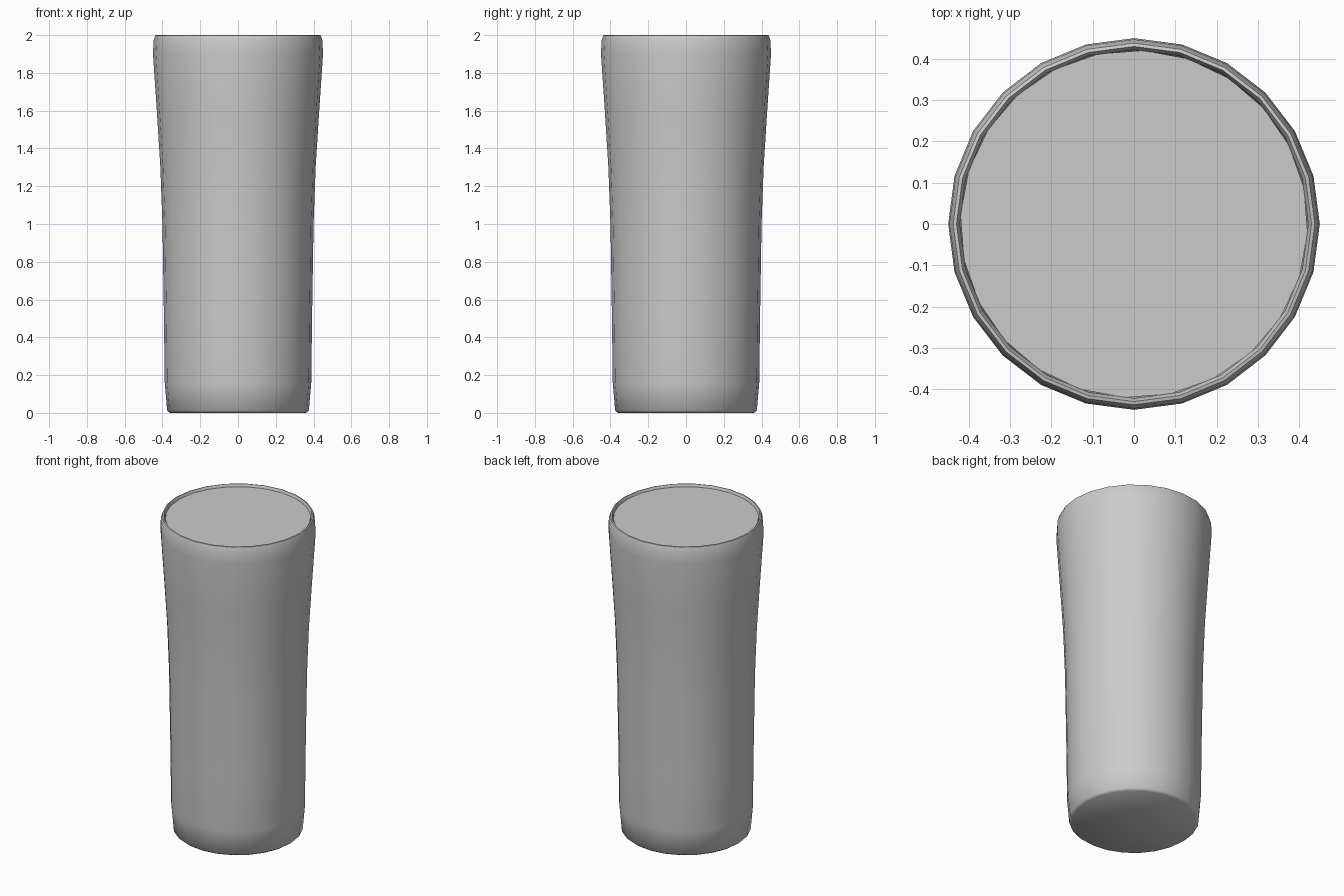
import bpy, bmesh, math

if "Cube" in bpy.data.objects:
    bpy.data.objects.remove(bpy.data.objects["Cube"])

SIDES = 24


def lathe(name, profile, turn=0.0):
    """Revolve (radius, z) points around z; a zero radius closes to a pole."""
    bm = bmesh.new()
    rings = []
    for r, z in profile:
        if r == 0:
            rings.append([bm.verts.new((0, 0, z))] * SIDES)
        else:
            rings.append([bm.verts.new((r * math.cos(turn + math.tau * i / SIDES),
                                        r * math.sin(turn + math.tau * i / SIDES), z))
                          for i in range(SIDES)])
    for lo, hi in zip(rings, rings[1:]):
        for i in range(SIDES):
            j = (i + 1) % SIDES
            quad = [lo[i], lo[j], hi[j], hi[i]]
            bm.faces.new(list(dict.fromkeys(quad)))
    bmesh.ops.recalc_face_normals(bm, faces=bm.faces[:])
    mesh = bpy.data.meshes.new(name)
    bm.to_mesh(mesh)
    bm.free()
    obj = bpy.data.objects.new(name, mesh)
    bpy.context.collection.objects.link(obj)
    bpy.ops.object.select_all(action='DESELECT')
    obj.select_set(True)
    bpy.context.view_layer.objects.active = obj
    bpy.ops.object.shade_smooth_by_angle(angle=math.radians(50))
    return obj


# Flared tumbler with rounded lip and thin wall
lathe("cup", [(0, 0), (0.36, 0), (0.375, 0.012), (0.388, 0.16), (0.392, 0.5),
              (0.40, 1.0), (0.411, 1.3), (0.43, 1.6), (0.45, 1.9),
              (0.447, 1.97), (0.438, 1.998), (0.43, 2.0), (0.422, 1.985),
              (0.424, 1.9), (0.408, 1.6), (0.388, 1.3), (0.376, 1.0),
              (0.366, 0.16), (0.352, 0.04), (0, 0.04)])

# Drink filling the cup almost to the brim
lathe("drink", [(0, 0.05), (0.35, 0.05), (0.364, 0.16), (0.374, 1.0), (0.386, 1.3),
                (0.406, 1.6), (0.421, 1.9), (0.421, 1.985), (0, 1.985)],
      turn=math.radians(-3))
